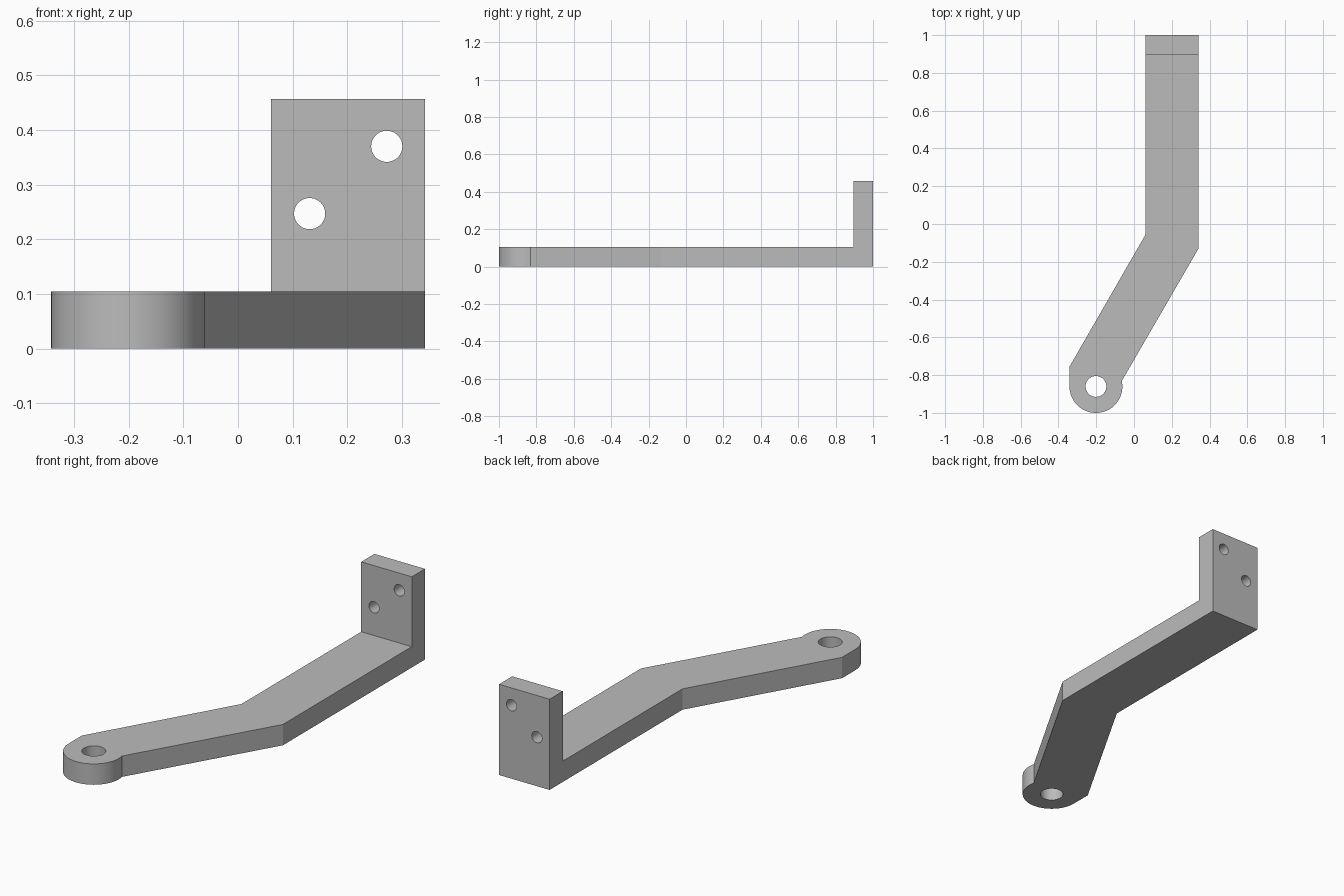
import bpy, bmesh, math
from mathutils import Matrix

if "Cube" in bpy.data.objects:
    bpy.data.objects.remove(bpy.data.objects["Cube"], do_unlink=True)

HALF, THICK, HEIGHT = 0.14, 0.105, 0.457
EYE = (-0.2015, -0.86)
PLATE_Y = 0.895
LEFT, RIGHT = 0.06, 0.3415

grey = bpy.data.materials.new("plain grey")
grey.use_nodes = True
colour = (0.5, 0.5, 0.5, 1)
grey.diffuse_color = colour
grey.node_tree.nodes["Principled BSDF"].inputs["Base Color"].default_value = colour


def add_object(name, bm):
    bmesh.ops.recalc_face_normals(bm, faces=bm.faces)
    mesh = bpy.data.meshes.new(name)
    bm.to_mesh(mesh)
    bm.free()
    mesh.materials.append(grey)
    obj = bpy.data.objects.new(name, mesh)
    bpy.context.collection.objects.link(obj)
    return obj


def raise_faces(bm, faces, height):
    made = bmesh.ops.extrude_face_region(bm, geom=faces)["geom"]
    verts = [g for g in made if isinstance(g, bmesh.types.BMVert)]
    bmesh.ops.translate(bm, vec=(0, 0, height), verts=verts)
    return [g for g in made if isinstance(g, bmesh.types.BMFace)]


# Cranked arm outline with a rounded eye, plus the foot of the upright plate
arc = [math.radians(180 + 192 * i / 48) for i in range(49)]
outline = [(EYE[0] + HALF * math.cos(a), EYE[1] + HALF * math.sin(a)) for a in arc]
outline += [(RIGHT, -0.13), (RIGHT, PLATE_Y), (LEFT, PLATE_Y), (LEFT, -0.058),
            (EYE[0] - HALF, -0.755)]
bm = bmesh.new()
verts = [bm.verts.new((x, y, 0)) for x, y in outline]
bm.faces.new(verts)
corner_right, corner_left = verts[50], verts[51]
back = [bm.verts.new((x, 1, 0)) for x in (RIGHT, LEFT)]
bm.faces.new([corner_right, back[0], back[1], corner_left])

# Thicken the arm, then raise the plate from its end
tops = raise_faces(bm, bm.faces[:], THICK)
plate_top = max(tops, key=lambda f: f.calc_center_median().y)
below = [plate_top]
raise_faces(bm, below, HEIGHT - THICK)
bmesh.ops.delete(bm, geom=below, context='FACES_ONLY')
bmesh.ops.dissolve_limit(bm, angle_limit=math.radians(0.5),
                         verts=bm.verts[:], edges=bm.edges[:])
bracket = add_object("bracket_arm", bm)


# Through holes
def drill(name, centre, radius, turn):
    cutter_bm = bmesh.new()
    bmesh.ops.create_cone(cutter_bm, cap_ends=True, segments=48, radius1=radius,
                          radius2=radius, depth=0.4,
                          matrix=Matrix.Translation(centre) @ Matrix.Rotation(turn, 4, 'X'))
    cutter = add_object(name, cutter_bm)
    cutter.hide_render = True
    cutter.hide_viewport = True
    cut = bracket.modifiers.new(name, 'BOOLEAN')
    cut.operation, cut.solver, cut.object = 'DIFFERENCE', 'EXACT', cutter
    return cutter


cutters = [drill("eye_hole_cutter", (*EYE, THICK / 2), 0.055, 0)]
for label, x, z in (("upper", 0.272, 0.37), ("lower", 0.131, 0.247)):
    cutters.append(drill(label + "_hole_cutter", (x, 0.95, z), 0.0285, math.pi / 2))

# Apply the cuts, remove the cutters and smooth the round walls
graph = bpy.context.evaluated_depsgraph_get()
cut_mesh = bpy.data.meshes.new_from_object(bracket.evaluated_get(graph))
bracket.modifiers.clear()
bracket.data = cut_mesh
for cutter in cutters:
    bpy.data.objects.remove(cutter, do_unlink=True)
bpy.ops.object.select_all(action='DESELECT')
bracket.select_set(True)
bpy.context.view_layer.objects.active = bracket
bpy.ops.object.shade_smooth_by_angle(angle=math.radians(15))
